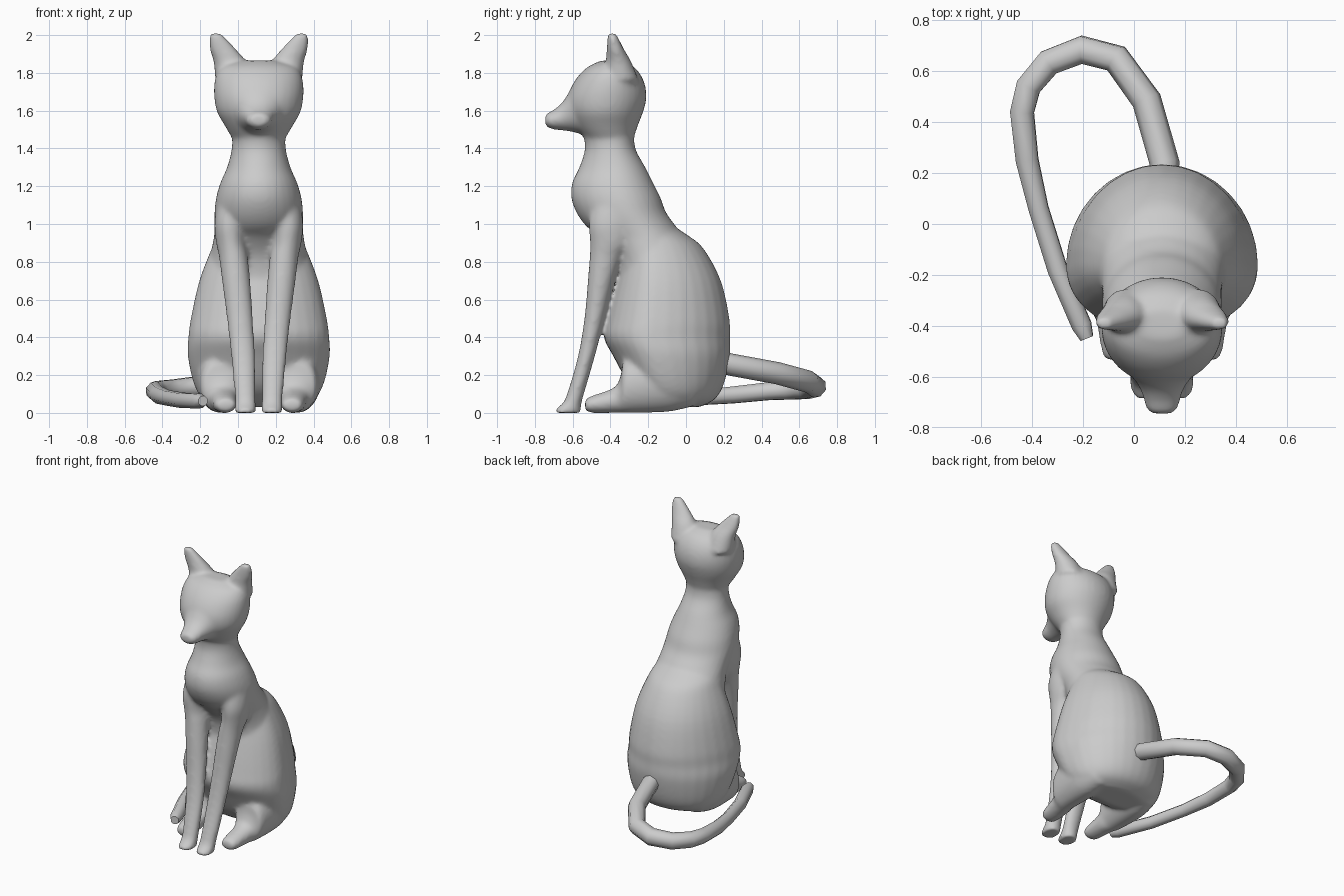
import bpy, bmesh, math

CX = 0.11   # symmetry plane of the animal (the tail sweeps off to one side)


def refine(rows, steps=4):
    """Catmull-Rom interpolation between the given cross-sections."""
    out = []
    last = len(rows) - 1
    for i in range(last):
        quad = rows[max(i - 1, 0)], rows[i], rows[i + 1], rows[min(i + 2, last)]
        for k in range(steps):
            t = k / steps
            out.append([b + 0.5 * t * (c - a + t * (2 * a - 5 * b + 4 * c - d
                        + t * (3 * (b - c) + d - a))) for a, b, c, d in zip(*quad)])
    return out + [rows[-1]]


def loft(bm, rows, along='z', side=1, n=32, bias=0.5):
    """Stack oval rings. Row: (position, low, high, x offset, x radius);
    low/high is the y extent (along z) or the z extent (along y)."""
    rings = []
    for t, lo, hi, xo, rx in refine(rows):
        mid = lo + (hi - lo) * bias
        ring = []
        for i in range(n):
            a = 2 * math.pi * i / n
            s = math.sin(a)
            v = mid + s * ((hi - mid) if s > 0 else (mid - lo))
            x = CX + side * xo + rx * math.cos(a)
            ring.append(bm.verts.new((x, v, t) if along == 'z' else (x, t, v)))
        rings.append(ring)
    faces = [bm.faces.new(rings[0]), bm.faces.new(rings[-1])]
    for p, q in zip(rings, rings[1:]):
        for i in range(n):
            j = (i + 1) % n
            faces.append(bm.faces.new((p[i], p[j], q[j], q[i])))
    bmesh.ops.recalc_face_normals(bm, faces=faces)


bm = bmesh.new()

# haunches
loft(bm, [(0.03, -0.12, 0.07, 0, 0.20), (0.07, -0.21, 0.15, 0, 0.29),
          (0.15, -0.30, 0.20, 0, 0.343), (0.30, -0.385, 0.233, 0, 0.376),
          (0.40, -0.435, 0.233, 0, 0.373), (0.50, -0.42, 0.23, 0, 0.36),
          (0.70, -0.37, 0.185, 0, 0.315), (0.87, -0.32, 0.093, 0, 0.25),
          (0.94, -0.30, 0.01, 0, 0.215), (0.99, -0.25, -0.07, 0, 0.15)], bias=0.37)

# chest and neck
loft(bm, [(0.60, -0.36, 0.00, 0, 0.30), (0.80, -0.38, 0.02, 0, 0.265),
          (0.92, -0.45, -0.01, 0, 0.24), (0.99, -0.53, -0.055, 0, 0.235),
          (1.06, -0.58, -0.105, 0, 0.235), (1.14, -0.608, -0.135, 0, 0.226),
          (1.22, -0.602, -0.175, 0, 0.203), (1.30, -0.565, -0.215, 0, 0.168),
          (1.40, -0.535, -0.268, 0, 0.143), (1.50, -0.55, -0.275, 0, 0.142)], bias=0.55)

# head
loft(bm, [(1.46, -0.54, -0.275, 0, 0.145), (1.52, -0.59, -0.255, 0, 0.18),
          (1.59, -0.625, -0.228, 0, 0.22), (1.66, -0.63, -0.21, 0, 0.235),
          (1.73, -0.605, -0.215, 0, 0.237), (1.79, -0.565, -0.24, 0, 0.225),
          (1.835, -0.515, -0.28, 0, 0.19), (1.865, -0.45, -0.34, 0, 0.10)])

# muzzle
loft(bm, [(-0.46, 1.46, 1.84, 0, 0.20), (-0.53, 1.47, 1.80, 0, 0.17),
          (-0.59, 1.485, 1.745, 0, 0.125), (-0.65, 1.495, 1.65, 0, 0.085),
          (-0.70, 1.50, 1.605, 0, 0.07), (-0.73, 1.51, 1.59, 0, 0.06),
          (-0.745, 1.525, 1.575, 0, 0.04)], along='y')

for side in (-1, 1):
    # ears
    loft(bm, [(1.76, -0.44, -0.25, 0.14, 0.09), (1.86, -0.425, -0.29, 0.155, 0.085),
              (1.92, -0.42, -0.325, 0.187, 0.072), (1.97, -0.418, -0.35, 0.212, 0.052),
              (2.01, -0.415, -0.37, 0.23, 0.030)], side=side)
    # front legs
    loft(bm, [(1.12, -0.50, -0.25, 0.13, 0.09), (1.0, -0.515, -0.28, 0.153, 0.082),
              (0.90, -0.508, -0.29, 0.148, 0.078), (0.83, -0.51, -0.335, 0.135, 0.076),
              (0.70, -0.52, -0.38, 0.12, 0.075), (0.50, -0.538, -0.43, 0.10, 0.069),
              (0.30, -0.572, -0.482, 0.083, 0.064), (0.10, -0.63, -0.54, 0.072, 0.056),
              (0.05, -0.655, -0.553, 0.07, 0.055), (0.02, -0.69, -0.555, 0.07, 0.056),
              (0.0, -0.695, -0.555, 0.07, 0.056)], side=side)
    # hind feet and lower thighs
    loft(bm, [(-0.535, 0.015, 0.07, 0.175, 0.045), (-0.50, 0.0, 0.09, 0.178, 0.06),
              (-0.38, 0.0, 0.135, 0.187, 0.072), (-0.345, 0.0, 0.20, 0.195, 0.085),
              (-0.31, 0.0, 0.30, 0.205, 0.105), (-0.10, 0.005, 0.35, 0.205, 0.125),
              (0.04, 0.035, 0.30, 0.19, 0.10)], along='y', side=side)

mesh = bpy.data.meshes.new("body")
bm.to_mesh(mesh)
bm.free()
body = bpy.data.objects.new("body", mesh)
bpy.context.collection.objects.link(body)

# fuse the overlapping volumes into one soft skin
fuse = body.modifiers.new("fuse", 'REMESH')
fuse.mode = 'VOXEL'
fuse.voxel_size = 0.012
fuse.use_smooth_shade = True
soft = body.modifiers.new("soften", 'SMOOTH')
soft.factor = 0.5
soft.iterations = 12

# tail: tapering octagonal tube curling round the left side
path = [(0.12, 0.14, 0.28, 1.0), (0.12, 0.24, 0.255, 1.05), (0.05, 0.485, 0.21, 1.05),
        (-0.07, 0.65, 0.165, 1.05), (-0.205, 0.685, 0.14, 1.05), (-0.335, 0.635, 0.125, 1.0),
        (-0.415, 0.54, 0.12, 0.95), (-0.44, 0.44, 0.115, 0.9), (-0.42, 0.25, 0.095, 0.85),
        (-0.375, 0.06, 0.08, 0.75), (-0.30, -0.18, 0.067, 0.75), (-0.205, -0.40, 0.063, 0.75),
        (-0.185, -0.45, 0.063, 0.5)]
curve = bpy.data.curves.new("tail", 'CURVE')
curve.dimensions = '3D'
curve.bevel_depth = 0.056
curve.bevel_resolution = 2
curve.use_fill_caps = True
spline = curve.splines.new('POLY')
spline.points.add(len(path) - 1)
for point, (x, y, z, r) in zip(spline.points, path):
    point.co = (x, y, z, 1)
    point.radius = r
tail = bpy.data.objects.new("tail", curve)
bpy.context.collection.objects.link(tail)
bpy.context.view_layer.objects.active = tail
tail.select_set(True)
bpy.ops.object.convert(target='MESH')
bpy.ops.object.shade_smooth_by_angle(angle=math.radians(60))
